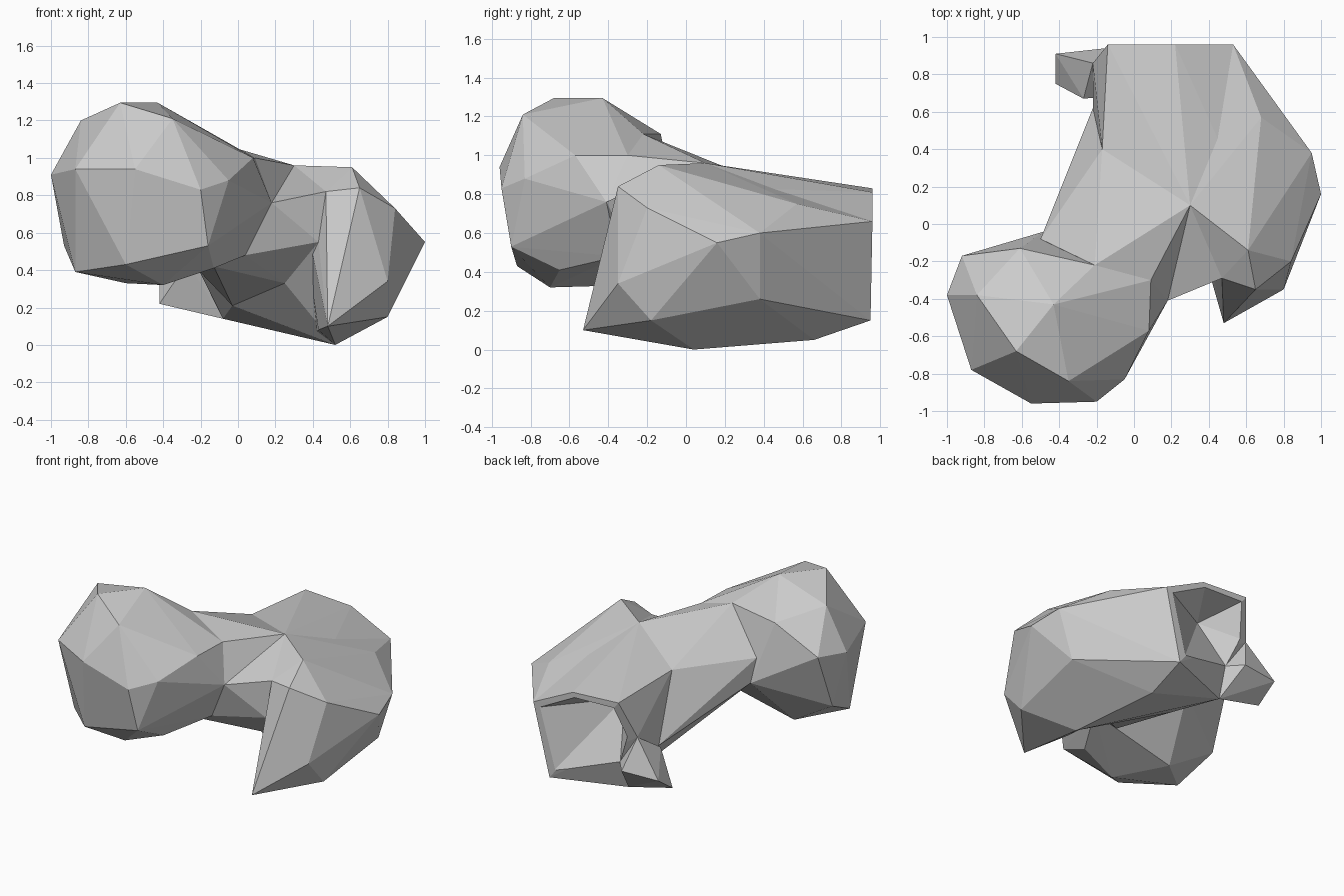
import bpy, bmesh

if "Cube" in bpy.data.objects:
    bpy.data.objects.remove(bpy.data.objects["Cube"])


def hull(name, points):
    """Faceted lump: the convex hull of a few corner points."""
    bm = bmesh.new()
    for p in points:
        bm.verts.new(p)
    res = bmesh.ops.convex_hull(bm, input=bm.verts[:])
    loose = {g for g in res["geom_interior"] + res["geom_unused"]
             if isinstance(g, bmesh.types.BMVert)}
    bmesh.ops.delete(bm, geom=list(loose), context='VERTS')
    bmesh.ops.recalc_face_normals(bm, faces=bm.faces[:])
    mesh = bpy.data.meshes.new(name)
    bm.to_mesh(mesh)
    bm.free()
    ob = bpy.data.objects.new(name, mesh)
    bpy.context.collection.objects.link(ob)
    return ob


def combine(target, part, operation):
    """Boolean another lump into the target, then drop it."""
    bpy.context.view_layer.objects.active = target
    mod = target.modifiers.new("fuse", 'BOOLEAN')
    mod.operation = operation
    mod.solver = 'EXACT'
    mod.object = part
    bpy.ops.object.modifier_apply(modifier=mod.name)
    bpy.data.objects.remove(part)


# Corners shared between neighbouring lumps
saddle_a, saddle_b = (0.08, -0.57, 1.0), (0.09, -0.3, 1.0)
crest_l, crest_r = (-0.61, -0.13, 1.11), (-0.21, -0.22, 1.11)
waist_side = (-0.48, -0.04, 0.68)
neck_low, neck_base = (-0.13, -0.65, 0.41), (0.04, -0.35, 0.48)
valley, shoulder = (0.18, -0.41, 0.76), (0.47, -0.29, 0.82)
top_mid, top_rear = (0.30, 0.10, 0.96), (0.50, 0.34, 0.83)
side_top = (-0.17, 0.40, 0.86)
back_top, back_low = (0.53, 0.96, 0.66), (0.41, 0.95, 0.15)
base_rear, base_front = (0.40, 0.66, 0.05), (0.52, 0.04, 0.0)
notch = (0.43, -0.30, 0.55)
under = (0.25, -0.10, 0.33)
floor_mid = (-0.03, 0.33, 0.21)
knot_low, knot_in = (-0.08, 0.76, 0.14), (-0.22, 0.62, 0.42)
knot_top = (-0.22, 0.86, 0.57)

# Raised front-left lump
rock = hull("rock", [
    (-0.63, -0.68, 1.295), (-0.43, -0.43, 1.295), (-0.35, -0.84, 1.21),
    (-0.84, -0.38, 1.20), (-1.0, -0.38, 0.91), (-0.87, -0.78, 0.94),
    (-0.55, -0.96, 0.94), (-0.20, -0.95, 0.83), (-0.05, -0.83, 0.88),
    (-0.92, -0.17, 0.93), (-0.93, -0.32, 0.53), (-0.87, -0.60, 0.39),
    (-0.60, -0.87, 0.43), (-0.16, -0.90, 0.53), (-0.40, -0.70, 0.32),
    (-0.60, -0.36, 0.33), crest_l, crest_r, waist_side, saddle_a, saddle_b,
    neck_low, neck_base, valley])

# Sloping bridge between both lumps, and its lower front half
neck = hull("neck", [
    crest_r, saddle_b, waist_side, top_mid, side_top, under,
    valley, neck_base, (-0.13, -0.33, 0.42), (-0.50, -0.08, 0.85), knot_in,
    floor_mid])
neck_front = hull("neck_front", [
    top_mid, valley, shoulder, notch, neck_base, under, side_top,
    floor_mid])

# Large right lump with the pointed front toe
body = hull("right_lump", [
    (0.48, -0.53, 0.10), (0.65, -0.35, 0.84), shoulder,
    (0.61, -0.14, 0.95), (0.84, -0.20, 0.73), (1.0, 0.16, 0.55),
    (0.95, 0.38, 0.60), (0.68, 0.57, 0.75), (0.80, -0.18, 0.15),
    (0.80, -0.35, 0.34), (0.84, 0.38, 0.26), (0.43, -0.15, 0.08),
    notch, top_mid, top_rear, back_top, back_low, base_rear, base_front])

# Rear slab
rear = hull("rear_lump", [
    top_mid, top_rear, back_top, back_low, base_rear, base_front, side_top,
    under, notch, knot_low, knot_in, knot_top, floor_mid,
    (0.22, 0.96, 0.81), (-0.14, 0.96, 0.83)])

# Hollow in the back face: flat roof, floor rising inward
hollow = hull("hollow", [
    (0.51, 0.98, 0.63), (0.40, 0.98, 0.17), (0.22, 0.98, 0.78),
    (-0.11, 0.98, 0.79), (-0.17, 0.90, 0.55), (-0.10, 0.90, 0.22),
    (0.02, 0.66, 0.71)])

# Small knot at the rear-left foot
knot = hull("knot", [
    (-0.42, 0.91, 0.33), (-0.42, 0.75, 0.22), knot_top,
    (-0.15, 0.94, 0.34), (-0.27, 0.67, 0.44), knot_low, (0.05, 0.70, 0.35)])

# Fuse all lumps into one faceted rock
for part in (neck, neck_front, body, rear):
    combine(rock, part, 'UNION')
combine(rock, hollow, 'DIFFERENCE')
combine(rock, knot, 'UNION')
